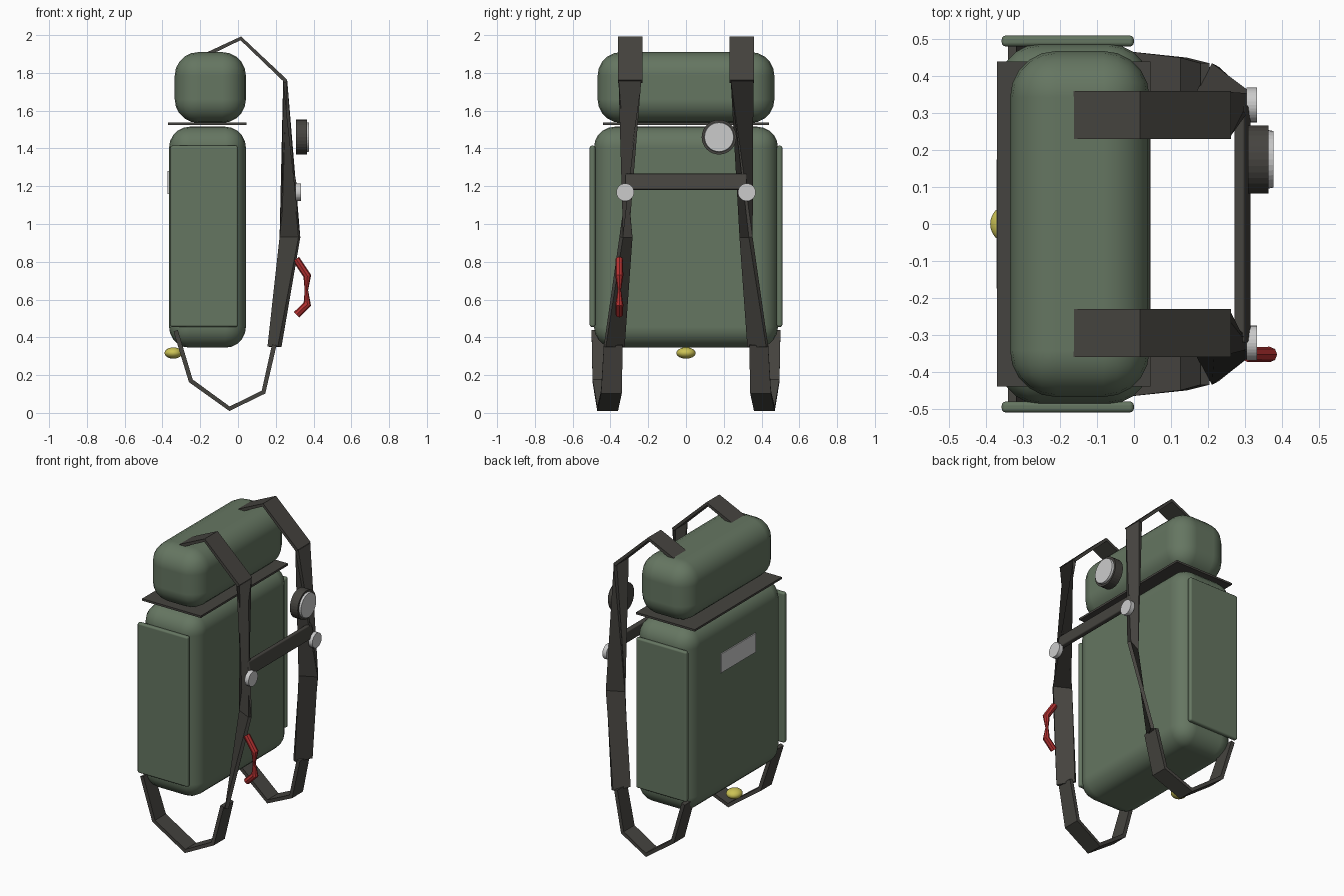
import bpy, bmesh, math
from mathutils import Vector, Matrix

old = bpy.data.objects.get("Cube")
if old:
    bpy.data.objects.remove(old, do_unlink=True)


def material(name, rgb):
    m = bpy.data.materials.new(name)
    m.use_nodes = True
    m.diffuse_color = (*rgb, 1)
    bsdf = m.node_tree.nodes["Principled BSDF"]
    bsdf.inputs["Base Color"].default_value = (*rgb, 1)
    bsdf.inputs["Roughness"].default_value = 0.8
    return m


GREEN = material("olive green", (0.13, 0.18, 0.12))
DARK = material("dark webbing", (0.06, 0.057, 0.05))
GREY = material("light grey", (0.6, 0.6, 0.6))
RED = material("red", (0.45, 0.03, 0.03))
YELLOW = material("yellow", (0.6, 0.54, 0.09))


def finish(name, bm, mat, smooth=False):
    bmesh.ops.recalc_face_normals(bm, faces=bm.faces)
    mesh = bpy.data.meshes.new(name)
    bm.to_mesh(mesh)
    bm.free()
    mesh.materials.append(mat)
    for p in mesh.polygons:
        p.use_smooth = smooth
    ob = bpy.data.objects.new(name, mesh)
    bpy.context.collection.objects.link(ob)
    return ob


def box(name, lo, hi, mat, bevel=0, segments=2):
    lo, hi = Vector(lo), Vector(hi)
    bm = bmesh.new()
    bmesh.ops.create_cube(bm, size=1, matrix=Matrix.Diagonal((*(hi - lo), 1)))
    ob = finish(name, bm, mat, smooth=bevel > 0)
    ob.location = (lo + hi) / 2
    if bevel:
        mod = ob.modifiers.new("rounding", "BEVEL")
        mod.width, mod.segments, mod.harden_normals = bevel, segments, True
    return ob


def disc(name, x0, x1, y, z, radius, mat, tip=1.0, sides=32):
    """Short cylinder along x, optionally narrowing towards x1."""
    bm = bmesh.new()
    bmesh.ops.create_cone(bm, cap_ends=True, segments=sides, radius1=radius,
                          radius2=radius * tip, depth=x1 - x0,
                          matrix=Matrix.Rotation(math.pi / 2, 4, "Y"))
    ob = finish(name, bm, mat)
    ob.location = ((x0 + x1) / 2, y, z)
    return ob


def loft(name, rings, mat):
    """Skin a closed tube over equal-sized rings of points."""
    bm = bmesh.new()
    loops = [[bm.verts.new(p) for p in ring] for ring in rings]
    n = len(loops[0])
    for a, b in zip(loops, loops[1:]):
        for i in range(n):
            j = (i + 1) % n
            bm.faces.new((a[i], a[j], b[j], b[i]))
    bm.faces.new(loops[0])
    bm.faces.new(loops[-1])
    return finish(name, bm, mat)


def tangents(points):
    result = []
    for i in range(len(points)):
        a = points[max(i - 1, 0)]
        b = points[min(i + 1, len(points) - 1)]
        before = (points[i] - a).normalized()
        after = (b - points[i]).normalized()
        result.append((before + after).normalized())
    return result


def strap(name, nodes, side, thick):
    """Flat band; each node is a centre and a width direction in x and y."""
    centres = [Vector((x, y * side, z)) for x, y, z, _, _ in nodes]
    widths = [Vector((wx, wy * side, 0)) for _, _, _, wx, wy in nodes]
    rings = []
    for c, w, t in zip(centres, widths, tangents(centres)):
        n = w.cross(t).normalized() * thick / 2
        h = w / 2
        rings.append((c + h + n, c - h + n, c - h - n, c + h - n))
    return loft(name, rings, DARK)


# Pack body, top roll and the flat sheet between them
box("pack_body", (-0.365, -0.487, 0.345), (0.042, 0.487, 1.515), GREEN, 0.11, 5)
box("top_roll", (-0.335, -0.468, 1.535), (0.042, 0.468, 1.91), GREEN, 0.125, 5)
box("lid_sheet", (-0.37, -0.44, 1.525), (0.045, 0.44, 1.538), DARK)

# Plate on the flat back of the body
box("label_plate", (-0.372, -0.175, 1.16), (-0.363, 0.175, 1.28), GREY)

# Paired parts
TOP = [(-0.16, 0.295, 1.9, 0, 0.13), (0.015, 0.295, 1.983, 0, 0.13),
       (0.255, 0.295, 1.755, 0, 0.13)]
SHOULDER = [(0.25, 0.297, 1.757, 0, 0.12), (0.275, 0.318, 0.93, -0.1, -0.05),
            (0.193, 0.38, 0.35, -0.055, -0.1)]
LOWER = [(0.192, 0.385, 0.36, 0, 0.1), (0.135, 0.395, 0.11, 0, 0.11),
         (-0.045, 0.415, 0.022, 0, 0.11), (-0.25, 0.44, 0.17, 0, 0.11),
         (-0.33, 0.45, 0.435, 0, 0.1)]
for side, label in ((1, "left"), (-1, "right")):
    ys = sorted((0.48 * side, 0.51 * side))
    box(f"side_panel_{label}", (-0.358, ys[0], 0.455), (0, ys[1], 1.415),
        GREEN, 0.012, 3)
    strap(f"top_strap_{label}", TOP, side, 0.02)
    strap(f"shoulder_strap_{label}", SHOULDER, side, 0.022)
    strap(f"lower_strap_{label}", LOWER, side, 0.024)
    disc(f"strap_button_{label}", 0.305, 0.333, 0.322 * side, 1.168, 0.047, GREY)

# Chest strap, tilted a little to follow the shoulder straps
chest = box("chest_strap", (0.278, -0.322, 1.18), (0.308, 0.322, 1.266), DARK, 0.008, 2)
chest.rotation_euler.y = -0.2

# Gauge
disc("gauge_case", 0.308, 0.364, 0.175, 1.46, 0.092, DARK)
disc("gauge_face", 0.364, 0.377, 0.175, 1.46, 0.079, GREY, 0.97)

# Pinched red pull handle
path = [(0.307, 0.815, 0.02), (0.367, 0.725, 0.021), (0.362, 0.65, 0.009),
        (0.367, 0.575, 0.021), (0.31, 0.52, 0.02)]
points = [Vector((x, -0.353, z)) for x, z, _ in path]
rings = []
for p, (_, _, r), t in zip(points, path, tangents(points)):
    across = Vector((0, 1, 0))
    out = across.cross(t)
    angles = [math.tau * k / 8 for k in range(8)]
    rings.append([p + r * (math.cos(a) * across + math.sin(a) * out) for a in angles])
loft("pull_handle", rings, RED)

# Yellow knob under the body
bm = bmesh.new()
bmesh.ops.create_uvsphere(bm, u_segments=24, v_segments=12, radius=1,
                          matrix=Matrix.Diagonal((0.047, 0.051, 0.03, 1)))
knob = finish("drain_knob", bm, YELLOW, smooth=True)
knob.location = (-0.342, 0, 0.317)
